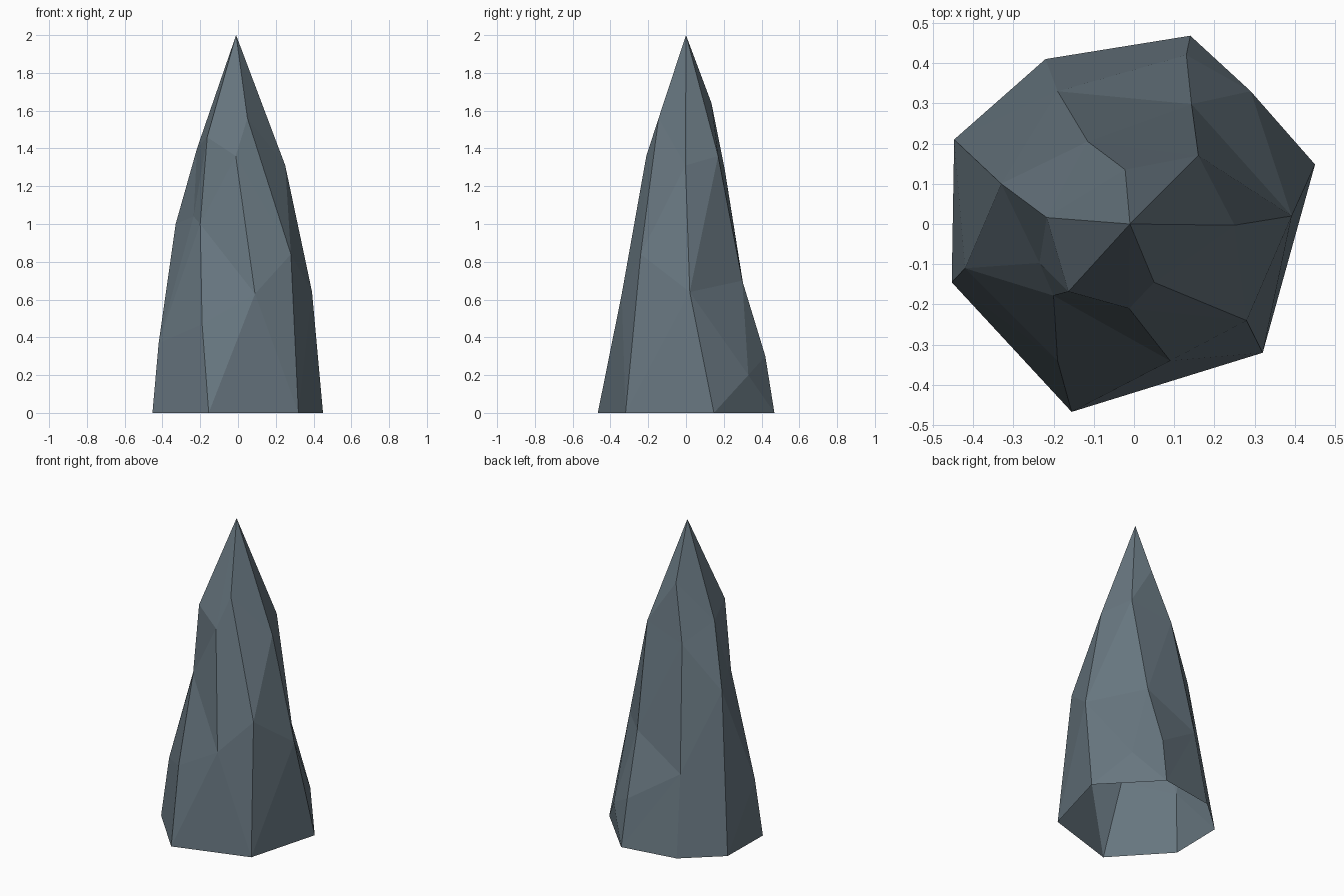
import bpy, bmesh

if "Cube" in bpy.data.objects:
    bpy.data.objects.remove(bpy.data.objects["Cube"])

bm = bmesh.new()


def ridge(*points):
    return [bm.verts.new(p) for p in points]


# Tip, and the ridges running up from each base corner
tip = bm.verts.new((-0.01, 0.0, 2.0))
a = ridge((-.155, -.467, 0), (-.19, -.34, .47), (-.2, -.178, 1.0), (-.163, -.168, 1.46))
b = ridge((.32, -.32, 0), (.28, -.24, .84), (.05, -.145, 1.56))
c = ridge((.45, .148, 0), (.392, .02, .64), (.25, -.003, 1.31))
d = ridge((.14, .468, 0), (.13, .42, .3), (.143, .298, .7), (.16, .17, 1.36))
e = ridge((-.22, .41, 0), (-.19, .33, .51), (-.115, .205, 1.29), (-.022, .135, 1.64))
f = ridge((-.447, .21, 0), (-.33, .1, 1.0), (-.217, .016, 1.4))
g = ridge((-.453, -.145, 0), (-.42, -.11, .37), (-.235, -.097, 1.04)) + [a[3]]

# Short ridges in the front and back right faces, branching off the main ones
front = [b[0]] + ridge((.09, -.34, .63), (-.012, -.21, 1.36))
back_right = [d[0]] + ridge((.29, .33, .2)) + c[1:]


def stitch(left, right, steps):
    """Join two ridges with triangles, climbing the left or right one each step."""
    left, right = left + [tip], right + [tip]
    i = j = 0
    for s in steps:
        new = left[i + 1] if s == "L" else right[j + 1]
        if len({left[i], right[j], new}) == 3:
            bm.faces.new((left[i], right[j], new))
        i, j = (i + 1, j) if s == "L" else (i, j + 1)


# Rock faces, going round the spire (open underneath)
for left, right, steps in (
        (a, front, "RLLRLL"), (front, b, "LRLRR"), (b, c, "RLRLL"),
        (c, back_right, "RL"), (back_right, d, "LRRLRLL"), (d, e, "RLLRLRL"),
        (e, f, "LRLRLL"), (f, g, "RLRLRL"), (g, a, "RLRLR")):
    stitch(left, right, steps)

mesh = bpy.data.meshes.new("rock_spire")
bm.to_mesh(mesh)
bm.free()
slate = bpy.data.materials.new("slate grey")
slate.diffuse_color = (0.135, 0.18, 0.212, 1)
slate.use_nodes = True
slate.node_tree.nodes["Principled BSDF"].inputs["Base Color"].default_value = slate.diffuse_color
mesh.materials.append(slate)
bpy.context.collection.objects.link(bpy.data.objects.new("rock_spire", mesh))
